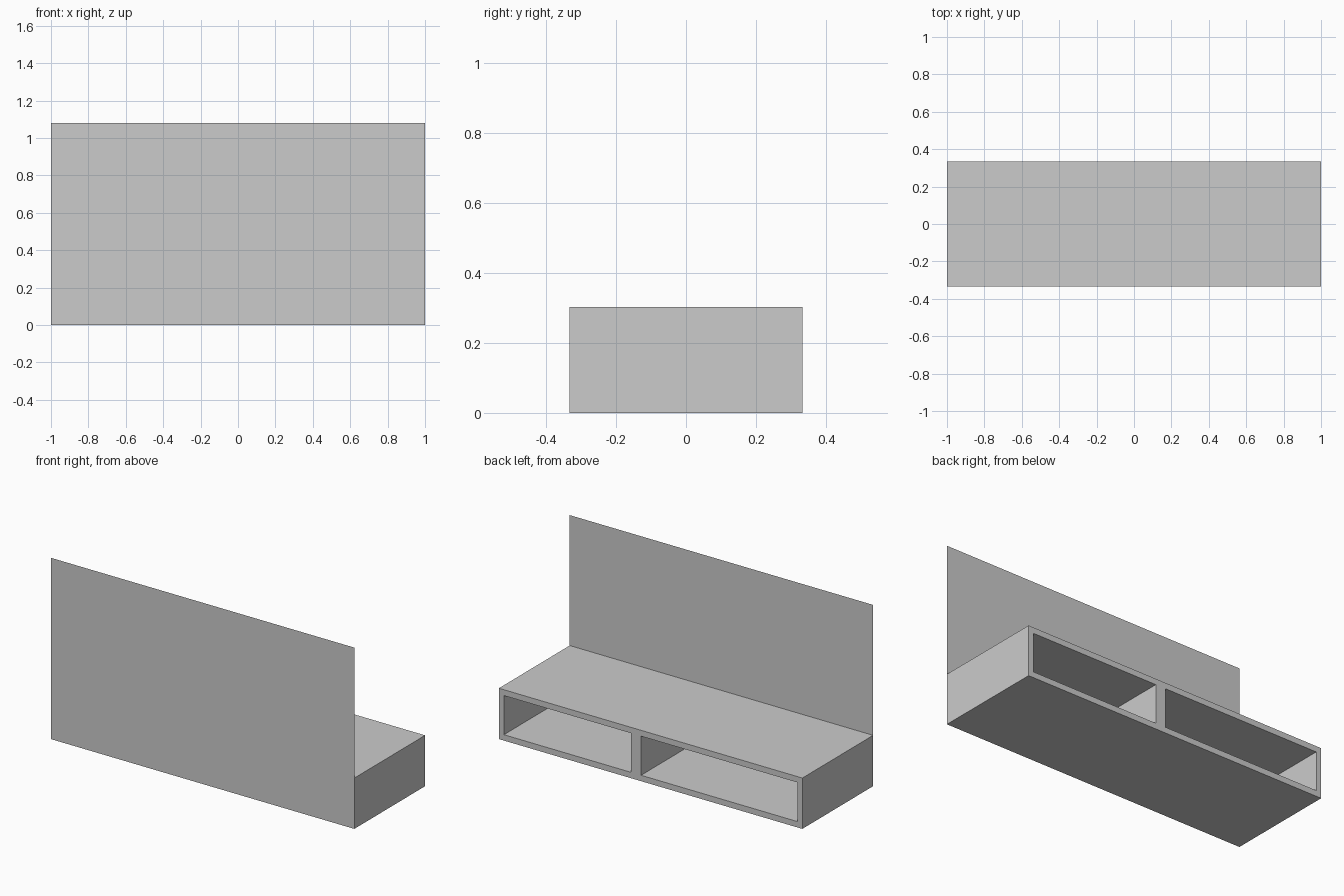
import bpy, bmesh

if "Cube" in bpy.data.objects:
    bpy.data.objects.remove(bpy.data.objects["Cube"])

HALF_D = 0.333      # half depth
BOX_H = 0.303       # height of the low cabinet
PANEL_H = 1.08      # height of the tall front sheet
BOARD = 0.035       # top and bottom board thickness

grey = bpy.data.materials.new("light grey")
grey.diffuse_color = (0.6, 0.6, 0.6, 1)
grey.use_nodes = True
grey.node_tree.nodes["Principled BSDF"].inputs["Base Color"].default_value = grey.diffuse_color


def finish(bm, name):
    mesh = bpy.data.meshes.new(name)
    bm.to_mesh(mesh)
    bm.free()
    mesh.materials.append(grey)
    obj = bpy.data.objects.new(name, mesh)
    bpy.context.collection.objects.link(obj)


# Cabinet: frame profile with two open bays, extruded from the sheet to the back
xs = [-1, -0.967, 0.063, 0.13, 0.967, 1]
zs = [0, BOARD, BOX_H - BOARD, BOX_H]
bays = {(1, 1), (3, 1)}
bm = bmesh.new()
grid = [[bm.verts.new((x, -HALF_D, z)) for z in zs] for x in xs]
for i in range(len(xs) - 1):
    for k in range(len(zs) - 1):
        if (i, k) not in bays:
            bm.faces.new((grid[i][k], grid[i][k + 1],
                          grid[i + 1][k + 1], grid[i + 1][k]))
ext = bmesh.ops.extrude_face_region(bm, geom=bm.faces[:])
moved = [g for g in ext["geom"] if isinstance(g, bmesh.types.BMVert)]
bmesh.ops.translate(bm, verts=moved, vec=(0, 2 * HALF_D, 0))
# the tall sheet closes the front, so the frame's own front cap is removed
caps = [f for f in bm.faces if all(v.co.y < -HALF_D + 1e-4 for v in f.verts)]
bmesh.ops.delete(bm, geom=caps, context='FACES')
bmesh.ops.dissolve_limit(bm, angle_limit=0.01, verts=bm.verts[:], edges=bm.edges[:])
finish(bm, "open_cabinet")

# Tall thin sheet across the whole front
bm = bmesh.new()
bm.faces.new([bm.verts.new((x, -HALF_D, z)) for x, z in
              ((-1, 0), (1, 0), (1, PANEL_H), (-1, PANEL_H))])
finish(bm, "front_panel")
